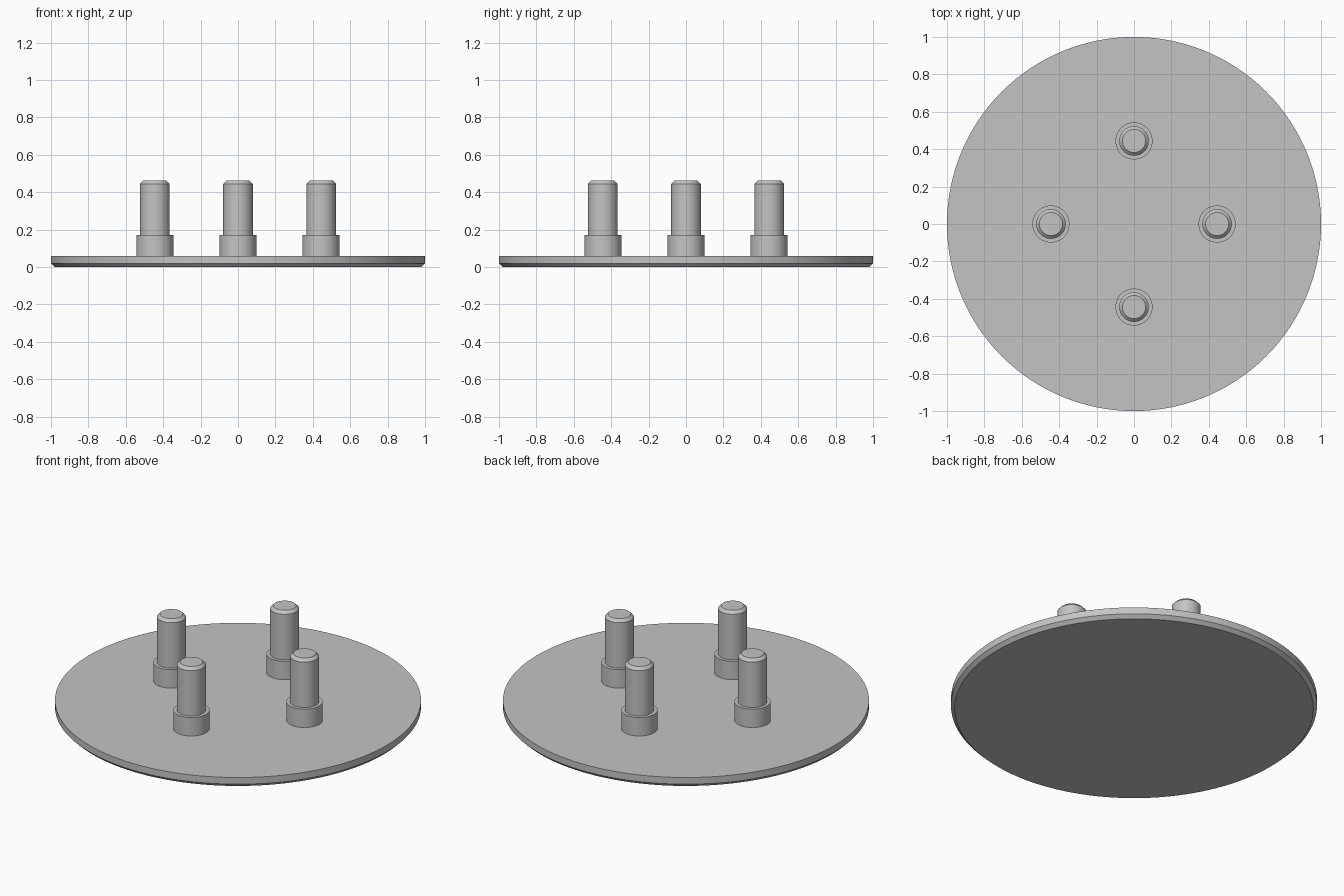
import bpy
import bmesh
import math

cube = bpy.data.objects.get("Cube")
if cube:
    bpy.data.objects.remove(cube)

# Single plain metal colour
GREY = (0.55, 0.55, 0.55, 1)
metal = bpy.data.materials.new("grey_metal")
metal.use_nodes = True
metal.diffuse_color = GREY
metal.node_tree.nodes["Principled BSDF"].inputs["Base Color"].default_value = GREY


def turned(name, profile, segments, location=(0, 0, 0)):
    """Closed solid of revolution from (radius, height) points, bottom to top."""
    bm = bmesh.new()
    rings = []
    for r, z in profile:
        rings.append([bm.verts.new((r * math.cos(a), r * math.sin(a), z))
                      for a in (math.tau * i / segments for i in range(segments))])
    for low, high in zip(rings, rings[1:]):
        for i in range(segments):
            j = (i + 1) % segments
            bm.faces.new((low[i], low[j], high[j], high[i]))
    bm.faces.new(rings[0][::-1])
    bm.faces.new(rings[-1])
    mesh = bpy.data.meshes.new(name)
    bm.to_mesh(mesh)
    bm.free()
    mesh.materials.append(metal)
    obj = bpy.data.objects.new(name, mesh)
    obj.location = location
    bpy.context.collection.objects.link(obj)
    bpy.ops.object.select_all(action="DESELECT")
    obj.select_set(True)
    bpy.context.view_layer.objects.active = obj
    bpy.ops.object.shade_smooth_by_angle(angle=math.radians(25))
    return obj


# Round base with a chamfered lower rim
PLATE_TOP = 0.06
turned("base_plate", [(0.98, 0), (1, 0.02), (1, PLATE_TOP)], 128)

# Four collared pins with chamfered tips, evenly spaced around the centre
collar = [(0.099, PLATE_TOP), (0.099, 0.171)]
pin = [(0.079, 0.171), (0.079, 0.445), (0.062, 0.462)]
for side, (x, y) in {"front": (0, -1), "back": (0, 1),
                     "left": (1, 0), "right": (-1, 0)}.items():
    turned(side + "_pin", collar + pin, 64, (x * 0.444, y * 0.444, 0))
